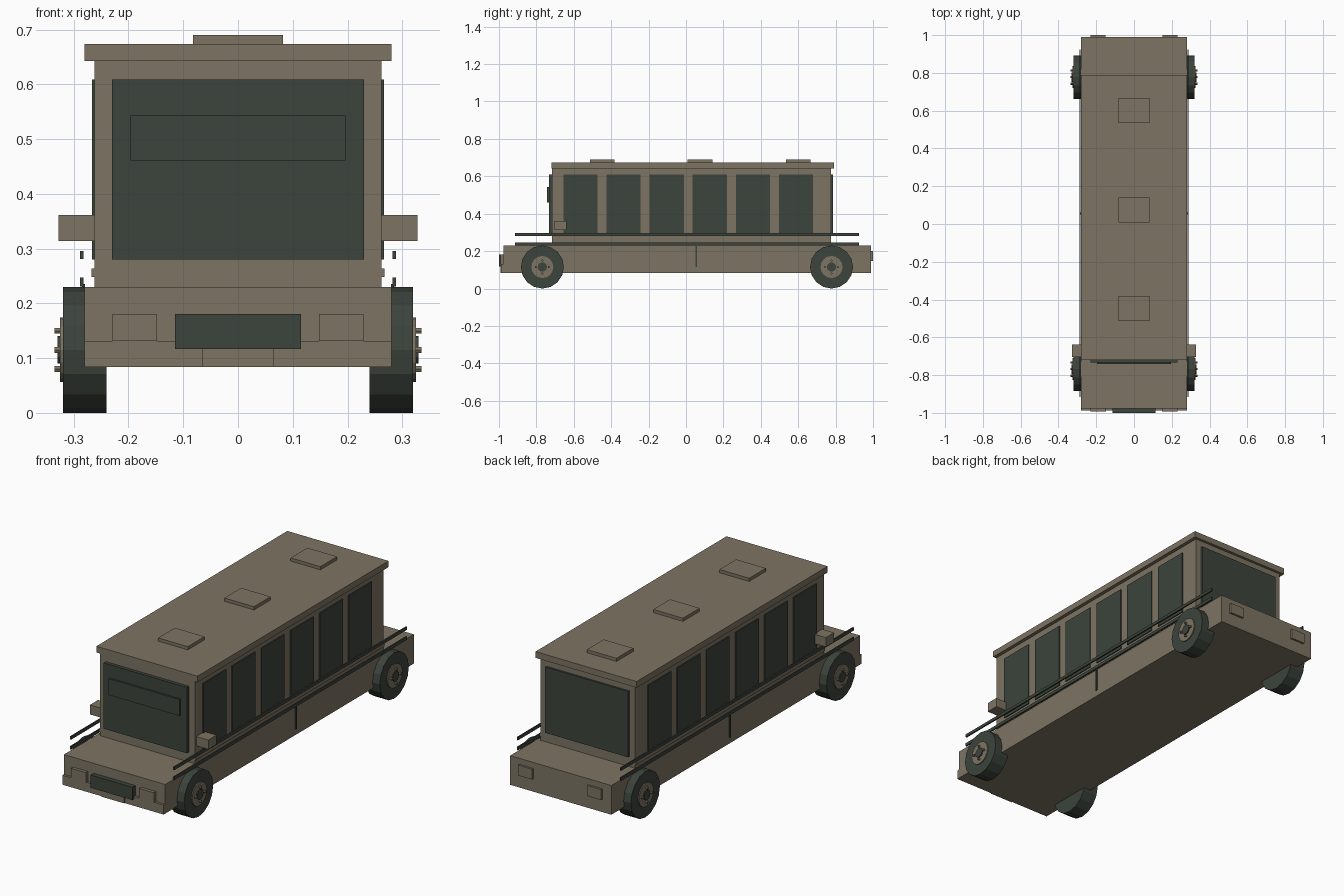
import bpy, bmesh, math
from mathutils import Matrix

if "Cube" in bpy.data.objects:
    bpy.data.objects.remove(bpy.data.objects["Cube"])


def material(name, color):
    m = bpy.data.materials.new(name)
    m.diffuse_color = (*color, 1)
    m.use_nodes = True
    m.node_tree.nodes["Principled BSDF"].inputs["Base Color"].default_value = m.diffuse_color
    return m


TAN = material("drab_tan", (0.205, 0.175, 0.125))
DARK = material("dark_green_grey", (0.045, 0.056, 0.045))


def finish(name, bm, mat):
    me = bpy.data.meshes.new(name)
    bm.to_mesh(me)
    bm.free()
    me.materials.append(mat)
    ob = bpy.data.objects.new(name, me)
    bpy.context.collection.objects.link(ob)
    return ob


def box(name, x, y, z, mat):
    """Box from (min, max) ranges on each axis."""
    bm = bmesh.new()
    size = [r[1] - r[0] for r in (x, y, z)]
    mid = [(r[0] + r[1]) / 2 for r in (x, y, z)]
    bmesh.ops.create_cube(bm, size=1, matrix=Matrix.Translation(mid) @ Matrix.Diagonal((*size, 1)))
    return finish(name, bm, mat)


def side_box(name, x, y, z, mat):
    """The same box on both sides of the vehicle."""
    box(name + "_right", x, y, z, mat)
    box(name + "_left", (-x[1], -x[0]), y, z, mat)


def disc(name, x, y, z, r, sides, mat):
    """Cylinder lying along x, on both sides of the vehicle."""
    for s, tag in ((1, "_right"), (-1, "_left")):
        bm = bmesh.new()
        place = Matrix.Translation((s * (x[0] + x[1]) / 2, y, z)) @ Matrix.Rotation(math.pi / 2, 4, "Y")
        bmesh.ops.create_cone(bm, cap_ends=True, segments=sides, radius1=r, radius2=r,
                              depth=x[1] - x[0], matrix=place)
        finish(name + tag, bm, mat)


# Chassis, cabin and roof
box("chassis", (-0.28, 0.28), (-0.976, 0.99), (0.084, 0.23), TAN)
box("front_bumper", (-0.28, 0.28), (-0.988, -0.97), (0.084, 0.131), TAN)
box("cabin", (-0.262, 0.262), (-0.716, 0.776), (0.23, 0.645), TAN)
box("roof", (-0.28, 0.28), (-0.72, 0.79), (0.643, 0.674), TAN)
for i, y in enumerate((-0.448, 0.075, 0.6)):
    box(f"roof_hatch_{i}", (-0.082, 0.082), (y - 0.066, y + 0.066), (0.67, 0.69), TAN)

# Front and rear glass
box("windshield", (-0.23, 0.23), (-0.733, -0.71), (0.28, 0.609), DARK)
box("destination_panel", (-0.196, 0.196), (-0.742, -0.73), (0.461, 0.543), DARK)
box("rear_window", (-0.23, 0.23), (0.77, 0.786), (0.28, 0.609), DARK)

# Side windows and moulding
for i in range(6):
    y = -0.563 + i * 0.23
    side_box(f"side_window_{i}", (0.255, 0.267), (y - 0.091, y + 0.091), (0.28, 0.609), DARK)
side_box("side_moulding", (0.255, 0.268), (-0.716, 0.776), (0.248, 0.264), TAN)

# Side rails, post and mirrors
side_box("upper_rail", (0.282, 0.289), (-0.915, 0.925), (0.281, 0.296), DARK)
side_box("lower_rail", (0.282, 0.289), (-0.915, 0.925), (0.231, 0.247), DARK)
side_box("rail_post", (0.279, 0.285), (0.05, 0.06), (0.115, 0.235), DARK)
side_box("mirror", (0.255, 0.328), (-0.703, -0.638), (0.314, 0.361), TAN)

# Lights, grille and plate
side_box("headlight", (0.148, 0.229), (-0.992, -0.97), (0.131, 0.181), TAN)
side_box("tail_light", (0.152, 0.23), (0.985, 1.0), (0.148, 0.2), TAN)
box("grille", (-0.115, 0.115), (-1.0, -0.97), (0.117, 0.181), DARK)
box("number_plate", (-0.065, 0.065), (-0.992, -0.98), (0.084, 0.117), TAN)

# Wheels with hubs and bolts
for tag, y in (("front", -0.768), ("rear", 0.778)):
    disc(tag + "_tyre", (0.24, 0.32), y, 0.115, 0.115, 16, DARK)
    disc(tag + "_hub", (0.315, 0.325), y, 0.115, 0.059, 16, TAN)
    disc(tag + "_hub_cap", (0.32, 0.33), y, 0.115, 0.025, 12, DARK)
    for i in range(4):
        a = i * math.pi / 2
        disc(f"{tag}_bolt_{i}", (0.322, 0.335), y + 0.035 * math.cos(a),
             0.115 + 0.035 * math.sin(a), 0.006, 6, TAN)
